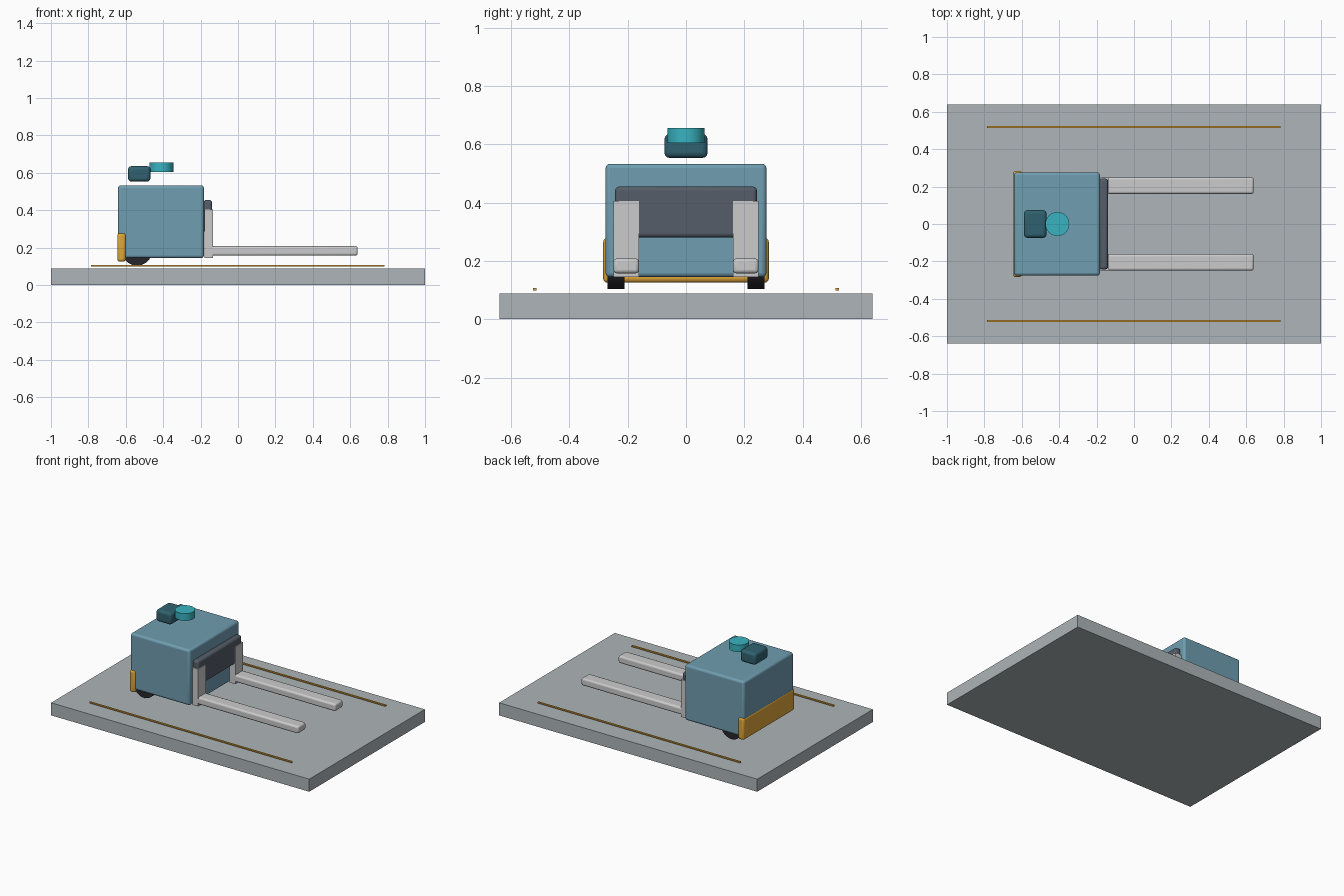
import bpy, math

if "Cube" in bpy.data.objects:
    bpy.data.objects.remove(bpy.data.objects["Cube"])


def material(name, rgb):
    m = bpy.data.materials.new(name)
    m.diffuse_color = (*rgb, 1)
    m.use_nodes = True
    m.node_tree.nodes["Principled BSDF"].inputs["Base Color"].default_value = m.diffuse_color
    return m


BLUE = material("body_blue", (0.16, 0.34, 0.44))
ORANGE = material("safety_orange", (0.75, 0.38, 0.04))
TEAL = material("sensor_teal", (0.04, 0.45, 0.53))
DARK_TEAL = material("housing_teal", (0.03, 0.12, 0.16))
SLATE = material("carriage_slate", (0.09, 0.11, 0.14))
RUBBER = material("rubber", (0.02, 0.02, 0.025))
FLOOR = material("floor_grey", (0.42, 0.46, 0.48))


def finish(ob, name, mat, bevel):
    ob.name = name
    if mat:
        ob.data.materials.append(mat)
    if bevel:
        mod = ob.modifiers.new("round", 'BEVEL')
        mod.width = bevel
        mod.segments = 3
        mod.limit_method = 'ANGLE'
    bpy.ops.object.shade_smooth_by_angle(angle=math.radians(35))
    return ob


def box(name, x, y, z, mat=None, bevel=0):
    """Box from (min, max) pairs on each axis."""
    bpy.ops.mesh.primitive_cube_add(size=1, location=[sum(r) / 2 for r in (x, y, z)])
    ob = bpy.context.object
    ob.scale = [r[1] - r[0] for r in (x, y, z)]
    bpy.ops.object.transform_apply(location=False, rotation=False, scale=True)
    return finish(ob, name, mat, bevel)


def cylinder(name, loc, radius, depth, mat, rot=(0, 0, 0), bevel=0):
    bpy.ops.mesh.primitive_cylinder_add(vertices=40, radius=radius, depth=depth,
                                        location=loc, rotation=rot)
    return finish(bpy.context.object, name, mat, bevel)


# Floor slab
box("floor_slab", (-1, 1), (-0.64, 0.64), (0, 0.088), FLOOR)

# Vehicle body and rear bumper
box("body", (-0.642, -0.182), (-0.276, 0.276), (0.144, 0.533), BLUE, 0.015)
box("rear_bumper", (-0.645, -0.6), (-0.284, 0.284), (0.125, 0.278), ORANGE, 0.014)

# Sensor housing and scanner
box("sensor_housing", (-0.588, -0.468), (-0.074, 0.074), (0.553, 0.636), DARK_TEAL, 0.018)
cylinder("scanner", (-0.41, 0, 0.63), 0.064, 0.05, TEAL)

# Lift carriage
box("carriage", (-0.184, -0.139), (-0.243, 0.243), (0.28, 0.455), SLATE, 0.014)

# Mirrored pairs: forks, wheels, lane stripes
for side, s in (("left", 1), ("right", -1)):
    fork_y = sorted((s * 0.161, s * 0.249))
    box(f"fork_upright_{side}", (-0.18, -0.134), fork_y, (0.144, 0.405))
    box(f"fork_tine_{side}", (-0.145, 0.64), fork_y, (0.157, 0.208), None, 0.012)
    cylinder(f"wheel_{side}", (-0.54, s * 0.24, 0.185), 0.081, 0.058, RUBBER,
             (math.pi / 2, 0, 0))
    box(f"lane_stripe_{side}", (-0.785, 0.782), sorted((s * 0.512, s * 0.524)),
        (0.099, 0.107), ORANGE)
